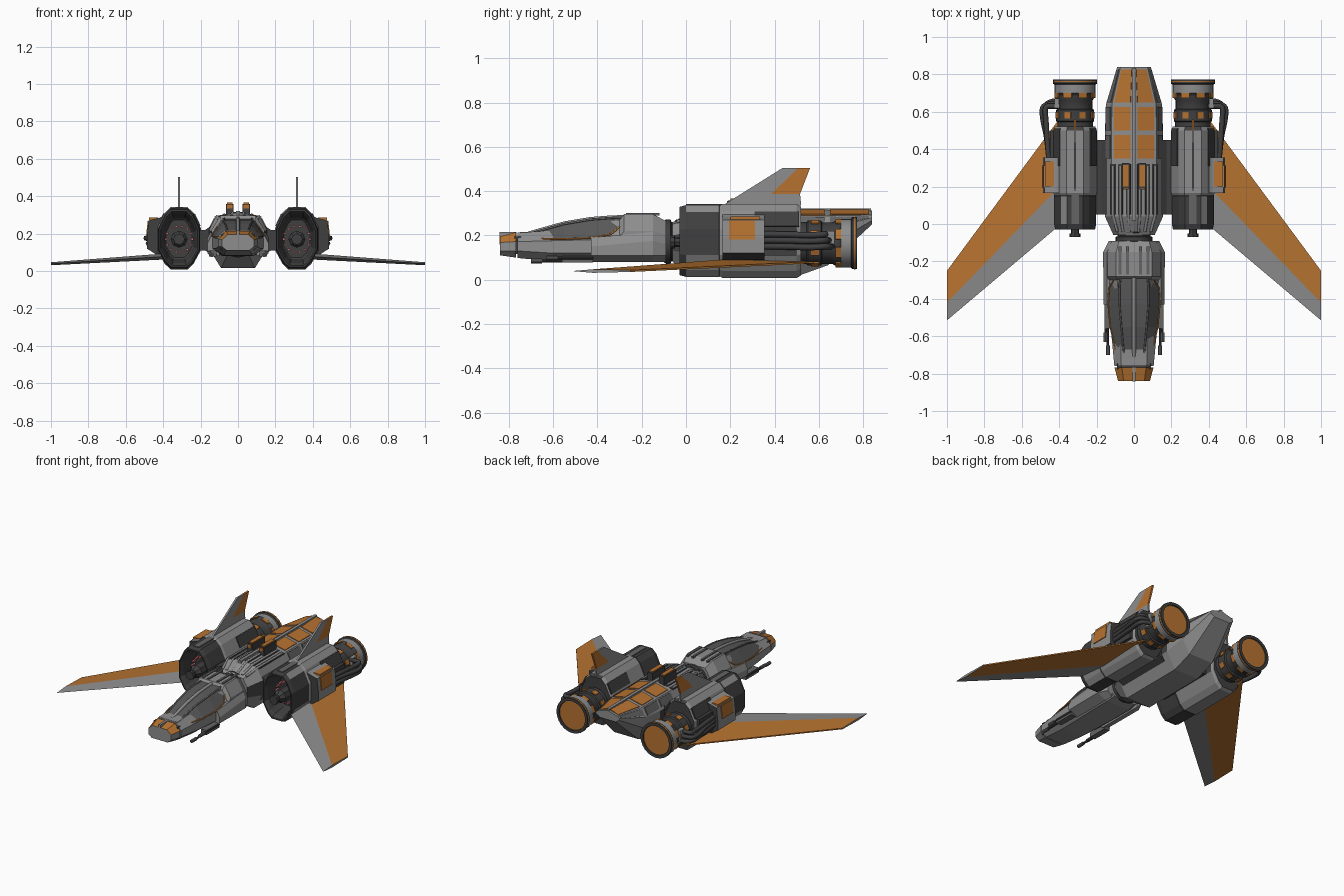
import bpy, bmesh, math
from mathutils import Vector

if "Cube" in bpy.data.objects:
    bpy.data.objects.remove(bpy.data.objects["Cube"])

def material(name, r, g, b):
    m = bpy.data.materials.new(name)
    m.diffuse_color = (r, g, b, 1)
    m.use_nodes = True
    m.node_tree.nodes["Principled BSDF"].inputs["Base Color"].default_value = m.diffuse_color
    return m

GREY = material("light grey hull", 0.27, 0.27, 0.27)
DARK = material("dark grey metal", 0.05, 0.05, 0.05)
MID = material("mid grey trim", 0.13, 0.13, 0.13)
ORANGE = material("orange paint", 0.47, 0.17, 0.03)
GLASS = material("smoked canopy", 0.1, 0.1, 0.1)
PINK = material("pink glow", 0.65, 0.17, 0.19)

def finish(ob, mirror=False, smooth=False):
    if smooth:
        bpy.ops.object.select_all(action='DESELECT')
        bpy.context.view_layer.objects.active = ob
        ob.select_set(True)
        bpy.ops.object.shade_smooth_by_angle(angle=math.radians(35))
    if mirror:
        ob.modifiers.new("mirror", 'MIRROR')
    return ob

def loft(name, rings, mats, rule=None, mirror=False, smooth=False):
    """Skin a list of equal-length point rings, cap both ends, colour by rule(centre, normal)."""
    bm = bmesh.new()
    vs = [[bm.verts.new(p) for p in r] for r in rings]
    n = len(rings[0])
    for a, b in zip(vs, vs[1:]):
        for i in range(n):
            bm.faces.new((a[i], a[(i + 1) % n], b[(i + 1) % n], b[i]))
    bm.faces.new(vs[0])
    bm.faces.new(vs[-1])
    bmesh.ops.recalc_face_normals(bm, faces=bm.faces)
    if rule:
        for f in bm.faces:
            f.material_index = rule(f.calc_center_median(), f.normal)
    me = bpy.data.meshes.new(name)
    bm.to_mesh(me)
    bm.free()
    for m in (mats if isinstance(mats, list) else [mats]):
        me.materials.append(m)
    ob = bpy.data.objects.new(name, me)
    bpy.context.collection.objects.link(ob)
    return finish(ob, mirror, smooth)

def ring(y, half, xc=0.0, s=1.0, zc=0.17):
    """Symmetric cross-section from its right half, top to bottom."""
    left = [(-x, z) for x, z in reversed(half) if x > 0]
    return [(xc + x * s, y, zc + (z - zc) * s) for x, z in half + left]

def box(name, lo, hi, mat, mirror=True):
    (x0, y0, z0), (x1, y1, z1) = lo, hi
    r = lambda y: [(x0, y, z0), (x1, y, z0), (x1, y, z1), (x0, y, z1)]
    return loft(name, [r(y0), r(y1)], mat, mirror=mirror)

def plate(name, pts, mat, t=0.006, mirror=True):
    """Thin panel centred on a planar outline."""
    p = [Vector(q) for q in pts]
    n = (p[1] - p[0]).cross(p[2] - p[0]).normalized() * t
    return loft(name, [[q - n for q in p], [q + n for q in p]], mat, mirror=mirror)

def lathe(name, prof, mat, xc, zc, n=24, mirror=True, rule=None):
    rs = [[(xc + r * math.cos(i * math.tau / n), y, zc + r * math.sin(i * math.tau / n))
           for i in range(n)] for r, y in prof]
    return loft(name, rs, mat, rule, mirror, n > 10)

def pipe(name, pts, r, mat, mirror=True, kind='POLY'):
    cu = bpy.data.curves.new(name, 'CURVE')
    cu.dimensions, cu.bevel_depth, cu.bevel_resolution = '3D', r, 2
    cu.use_fill_caps = True
    sp = cu.splines.new(kind)
    sp.points.add(len(pts) - 1)
    for q, p in zip(sp.points, pts):
        q.co = (*p, 1)
    if kind == 'NURBS':
        sp.use_endpoint_u, sp.order_u = True, 3
    cu.materials.append(mat)
    ob = bpy.data.objects.new(name, cu)
    bpy.context.collection.objects.link(ob)
    return finish(ob, mirror)

# Nose cap with painted upper faces
def octo(wt, w, wb, z1, zh, zl, z0):
    return [(wt, z1), (w, zh), (w, zl), (wb, z0)]
loft("nose_cap", [ring(-.84, octo(.055, .085, .06, .195, .168, .13, .11)),
                  ring(-.768, octo(.065, .104, .07, .214, .172, .13, .10))],
     [GREY, ORANGE], lambda c, n: int(n.z > .2))
box("nose_spine", (-.008, -.842, .16), (.008, -.765, .216), GREY, False)
box("nose_joint", (-.09, -.775, .115), (.09, -.745, .195), DARK, False)

# Forward fuselage, cheeks and canopy
loft("forward_fuselage", [ring(y, octo(*d)) for y, *d in [
    (-.76, .068, .105, .07, .213, .172, .13, .098),
    (-.60, .07, .12, .075, .222, .176, .12, .083),
    (-.43, .08, .135, .08, .25, .18, .12, .08),
    (-.30, .09, .138, .085, .27, .19, .12, .08),
    (-.28, .095, .142, .085, .296, .22, .12, .08),
    (-.15, .095, .142, .085, .296, .22, .12, .08),
    (-.09, .08, .12, .08, .265, .2, .12, .09)]], GREY)
loft("cheek_fairing", [[(.1, y, z1), (w - .02, y, z1), (w, y, z1 - .04), (w, y, .11), (.1, y, .08)]
     for y, w, z1 in [(-.43, .163, .19), (-.15, .165, .215), (-.09, .135, .2)]], GREY, mirror=True)
def canopy_ring(y, w, wt, zb, zt):
    return [(wt, y, zt), (w, y, zb), (-w, y, zb), (-wt, y, zt)]
can = [(-.71, .09, .05, .183, .207), (-.55, .127, .065, .184, .252), (-.43, .138, .075, .188, .272),
       (-.34, .132, .075, .205, .279), (-.285, .1, .07, .25, .281)]
loft("canopy_glass", [canopy_ring(*c) for c in can], GLASS)
pipe("canopy_trim", [(c[1], c[0], c[3]) for c in can] + [(.02, -.285, .284)], .004, ORANGE)
pipe("canopy_spine", [(0, c[0], c[4]) for c in can], .011, GREY, False)
pipe("canopy_side_rail", [(c[2] + .003, c[0], c[4]) for c in can], .005, MID)
box("canopy_front_bar", (-.07, -.75, .2), (.07, -.7, .215), GREY, False)
for x in (.035, .075):
    box("dorsal_rib", (x - .007, -.27, .29), (x + .007, -.12, .302), MID)

# Nose guns
for x, z, y0 in ((.14, .085, -.7), (.152, .098, -.63)):
    lathe("gun_barrel", [(.007, y0), (.007, -.42)], DARK, x, z, 8)
    lathe("gun_muzzle", [(.011, y0), (.011, y0 + .05)], MID, x, z, 8)
box("gun_mount", (.115, -.56, .078), (.155, -.42, .11), MID)

# Neck collar and rear fuselage
lathe("neck_collar", [(.085, -.11), (.1, -.09), (.1, -.07), (.088, -.065), (.088, -.05), (.1, -.045), (.1, -.02)],
      DARK, 0, .172, 16, False)
deck = [(0, .316), (.12, .288), (.155, .22), (.155, .12), (.09, .015)]
rear = [ring(-.06, [(0, .26), (.08, .25), (.11, .2), (.11, .13), (.06, .08)]),
        ring(.04, deck), ring(.5, deck),
        ring(.64, [(0, .316), (.118, .288), (.15, .23), (.148, .15), (.09, .065)]),
        ring(.84, [(0, .312), (.072, .292), (.09, .28), (.088, .268), (.06, .25)])]
loft("rear_fuselage", rear, [GREY, DARK], lambda c, n: int(abs(n.x) > .9 and c.y < .55))

# Panels lying on the pitched rear deck
def on_deck(x, y):
    s = 1 - .4 * max(0, y - .64) / .2
    return (x * s, y, .317 - .233 * x)
def deck_plate(name, x0, x1, y0, y1, mat, t=.004):
    plate(name, [on_deck(x0, y0), on_deck(x1, y0), on_deck(x1, y1), on_deck(x0, y1)], mat, t)
for y0, y1 in ((.35, .475), (.5, .625), (.65, .825)):
    deck_plate("orange_deck_panel", .018, .107, y0, y1, ORANGE)
    side = lambda y, t: tuple(Vector(on_deck(.122, y)).lerp(Vector(
        (.155 if y < .64 else .15 - .06 * (y - .64) / .2, y, .225 if y < .64 else .23 + .05 * (y - .64) / .2)), t))
    plate("deck_side_panel", [side(y0, .12), side(y0, .85), side(y1, .85), side(y1, .12)], MID, .003)
for x in (.017, .06, .1):
    deck_plate("dark_deck_slot", x, x + .026, .05, .32, DARK, .003)
    pipe("deck_conduit", [(x * .8 + .01, -.04, .262), on_deck(x + .013, .05), on_deck(x + .013, .31)], .008, GREY)
box("deck_spine", (-.01, .02, .3), (.01, .835, .322), GREY, False)
box("dorsal_block", (.025, .19, .3), (.063, .325, .358), DARK)
box("dorsal_block_panel", (.03, .2, .358), (.058, .315, .366), ORANGE)
box("dorsal_block_face", (.03, .184, .335), (.058, .19, .355), ORANGE)

# Struts joining fuselage and engines
loft("engine_strut", [[(x, .05, z1), (x, .45, z1), (x, .45, z0), (x, .05, z0)]
     for x, z0, z1 in ((.13, .08, .25), (.175, .11, .22), (.23, .11, .22))], DARK, mirror=True)

# Engine nacelles
XC, ZC = .315, .17
nac = [(.045, .342), (.078, .31), (.116, .23), (.116, .11), (.078, .04), (.045, .008)]
def nring(y, s):
    return ring(y, nac, XC, s)
loft("nacelle_front", [nring(.09, .6), nring(.08, .66), nring(-.005, .78), nring(-.03, .86), nring(-.03, .92),
     nring(.0, .97), nring(.15, .97), nring(.16, .9)], [DARK, GREY],
     lambda c, n: int(abs(n.x) < .9 and abs(n.y) < .5 and c.y > .05 and c.x > XC and abs(n.z) > .4), mirror=True)
loft("nacelle_rear", [nring(.15, .95), nring(.165, 1), nring(.5, 1), nring(.52, .93)], [GREY, DARK],
     lambda c, n: int(abs(n.y) > .5 or abs(n.x) > .95), mirror=True)
for sx in (-1, 1):
    a, b = XC + sx * .081, XC + sx * .112
    plate("nacelle_dark_panel", [(a, .31, .306), (b, .31, .24), (b, .51, .24), (a, .51, .306)], DARK, .004)
box("nacelle_top_rail", (XC - .02, .0, .32), (XC + .02, .17, .342), MID)

# Intake spinner and ring of lights
lathe("intake_spinner", [(.045, .09), (.045, .0), (.022, -.03), (.022, -.05), (.03, -.052), (.03, -.07)],
      DARK, XC, ZC, 8)
for i in range(14):
    a = i * math.tau / 14
    x, z = XC + .07 * math.cos(a), ZC + .07 * math.sin(a)
    box("intake_light", (x - .006, .055, z - .006), (x + .006, .085, z + .006), PINK)

# Outboard pods with painted hatch
loft("side_pod", [[(.39, y, .30), (.42, y, .285), (.478, y, .27), (.487, y, .19), (.487, y, .12), (.44, y, .09), (.39, y, .09)]
     for y in (.165, .355)], [GREY, DARK], lambda c, n: int(n.z < -.3 or abs(n.y) > .5), mirror=True)
plate("pod_hatch", [(.479, .195, .268), (.488, .195, .182), (.488, .312, .182), (.479, .312, .268)], ORANGE, .004)
box("pod_top_panel", (.428, .2, .272), (.476, .335, .286), ORANGE)
box("pod_rear", (.40, .35, .11), (.45, .5, .24), DARK)

# Exhaust barrels, nozzles and glow
EZ = .165
lathe("engine_barrel", [(.095, .5), (.095, .545), (.102, .55), (.102, .61), (.093, .615), (.093, .66), (.1, .67), (.1, .7)],
      DARK, XC, EZ)
lathe("engine_nozzle", [(.095, .68), (.11, .7), (.11, .745), (.117, .75), (.117, .772), (.098, .772), (.09, .735)],
      [GREY, DARK], XC, EZ, rule=lambda c, n: int(c.y > .746 or c.y < .7))
lathe("nozzle_trim", [(.1185, .758), (.1185, .765)], ORANGE, XC, EZ)
lathe("engine_glow", [(.09, .73), (.09, .75)], PINK, XC, EZ)
for k in range(8):
    a = (k + .5) * math.tau / 8
    c, s = math.cos(a), math.sin(a)
    for y0, y1, r, h in ((.565, .6, .103, .017), (.675, .7, .106, .024)):
        p = [(XC + r * c - t * s, y, EZ + r * s + t * c) for t, y in ((-h, y0), (h, y0), (h, y1), (-h, y1))]
        plate("barrel_marker", p, ORANGE, .003)

# Coolant pipes
for z, x, y in ((.15, .475, .66), (.178, .487, .645), (.205, .47, .63)):
    pipe("coolant_pipe", [(.455, .34, z), (.465, .46, z), (x, .55, z - .005), (x + .008, .63, z), (.44, y, z), (.395, y, z)],
         .014, DARK, kind='NURBS')
box("pipe_socket", (.4, .62, .135), (.425, .67, .22), GREY)

# Swept wings: grey leading strip, orange rear
def wing_ring(x, le, split, te, zb, zt):
    m = (zb + zt) / 2
    return [(x, le, m), (x, split, zt), (x, te, m + .004), (x, te, m - .004), (x, split, zb)]
loft("wing", [wing_ring(.39, 0, .21, .575, .062, .094), wing_ring(1, -.515, -.42, -.25, .031, .047)],
     [GREY, ORANGE], lambda c, n: int(c.y > .16 - 1.036 * (c.x - .44) and n.x < .9), mirror=True)

# Tail fins
def fin(name, prof, mat):
    loft(name, [[(XC + d, y, z) for y, z in prof] for d in (-.006, .006)], mat, mirror=True)
fin("tail_fin", [(.165, .335), (.435, .504), (.505, .504), (.385, .387), (.515, .387), (.52, .335)], GREY)
fin("tail_fin_tip", [(.505, .504), (.56, .504), (.515, .387), (.385, .387)], ORANGE)
